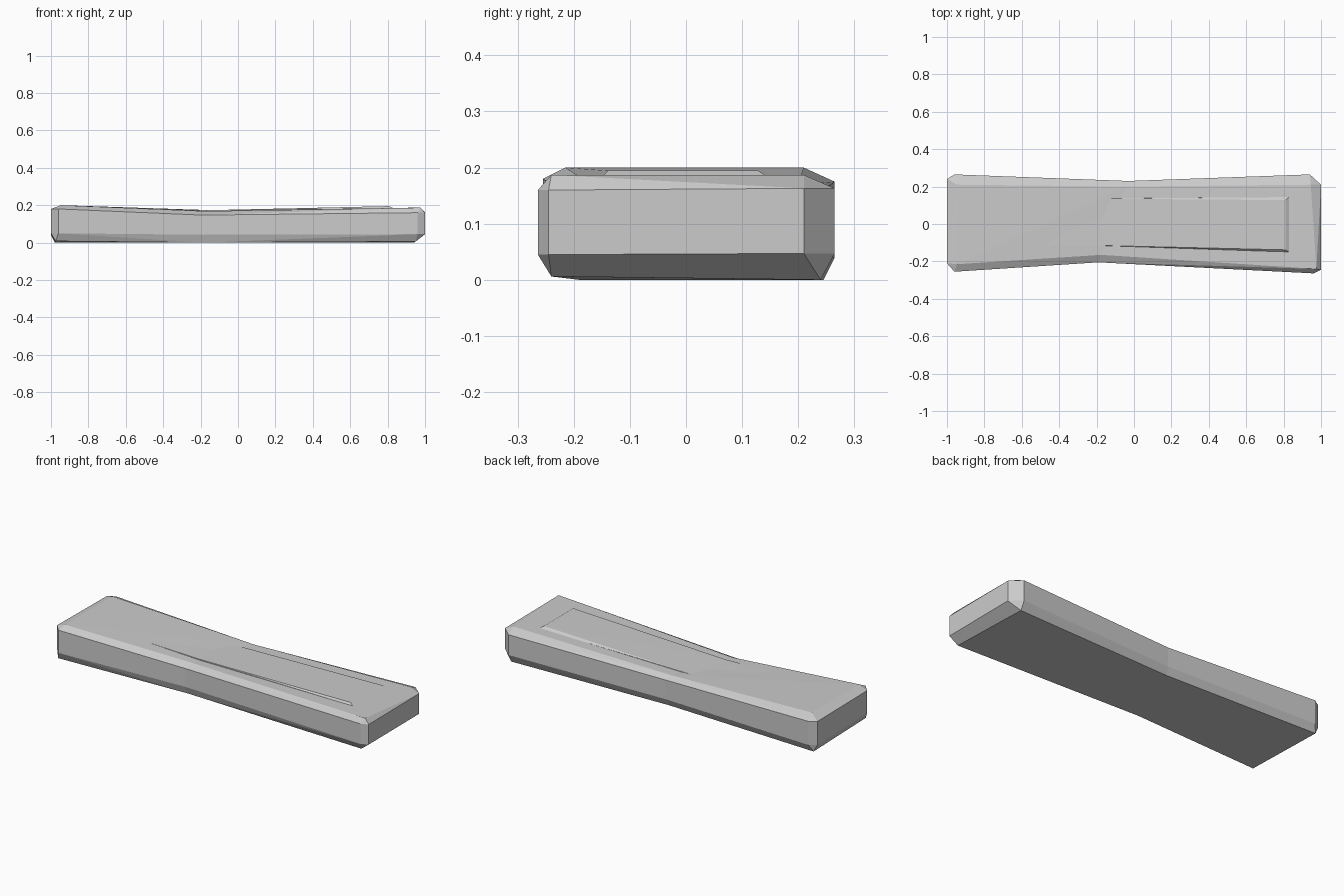
import bpy, bmesh

if "Cube" in bpy.data.objects:
    bpy.data.objects.remove(bpy.data.objects["Cube"])


def hull(bm, ring, corners):
    """Convex half: shared waist ring plus corner points, open at the waist."""
    ring_v = [bm.verts.new(p) for p in ring]
    verts = ring_v + [bm.verts.new(p) for p in corners]
    bmesh.ops.convex_hull(bm, input=verts)
    caps = [f for f in bm.faces if all(v in ring_v for v in f.verts)]
    bmesh.ops.delete(bm, geom=caps, context='FACES_ONLY')


def build(name, ring, left, right):
    bm = bmesh.new()
    hull(bm, ring, left)
    hull(bm, ring, right)
    bmesh.ops.remove_doubles(bm, verts=bm.verts, dist=0.0001)
    loose = [v for v in bm.verts if not v.link_faces]
    bmesh.ops.delete(bm, geom=loose, context='VERTS')
    bmesh.ops.recalc_face_normals(bm, faces=bm.faces)
    me = bpy.data.meshes.new(name)
    bm.to_mesh(me)
    bm.free()
    ob = bpy.data.objects.new(name, me)
    bpy.context.collection.objects.link(ob)


def corner(end, side, x, y, zs):
    """Chamfered vertical edge: end point and side point, at low and high z."""
    return [(end, y, z) for z in zs] + [(x, side, z) for z in zs]


# Slanted waist section, pinched on both long sides
waist_yz = [(-0.19, 0.0), (-0.205, 0.042), (-0.205, 0.147), (-0.165, 0.168),
            (0.20, 0.17), (0.23, 0.15), (0.23, 0.04), (0.21, 0.0)]
waist = [(-0.19 + 0.16 * (y + 0.205) / 0.435, y, z) for y, z in waist_yz]

# Chipped slab ends
left = (corner(-1, -0.255, -0.96, -0.21, (0.05, 0.18))
        + corner(-1, 0.265, -0.96, 0.24, (0.04, 0.175))
        + [(-0.945, -0.215, 0.2), (-0.945, 0.21, 0.2),
           (-0.975, -0.235, 0.008), (-0.98, 0.245, 0.0)])
right = (corner(1, -0.264, 0.96, -0.245, (0.045, 0.16))
         + corner(1, 0.265, 0.94, 0.21, (0.047, 0.163))
         + [(0.975, -0.24, 0.187), (0.945, 0.21, 0.187),
            (0.95, -0.24, 0.006), (0.94, 0.24, 0.0)])
build("stone_slab", waist, left, right)

# Worn inner panel, barely proud of the slab's top
panel_waist = [(-0.17, -0.122, 0.12), (-0.17, -0.115, 0.173),
               (-0.17, 0.135, 0.171), (-0.17, 0.145, 0.12)]
panel_left = [(-0.8, -0.13, 0.14), (-0.78, -0.115, 0.191),
              (-0.78, 0.15, 0.191), (-0.8, 0.16, 0.14)]
panel_right = [(0.83, -0.15, 0.14), (0.83, -0.15, 0.184), (0.81, -0.138, 0.195),
               (0.81, 0.128, 0.195), (0.83, 0.145, 0.184), (0.83, 0.145, 0.14)]
build("top_panel", panel_waist, panel_left, panel_right)
